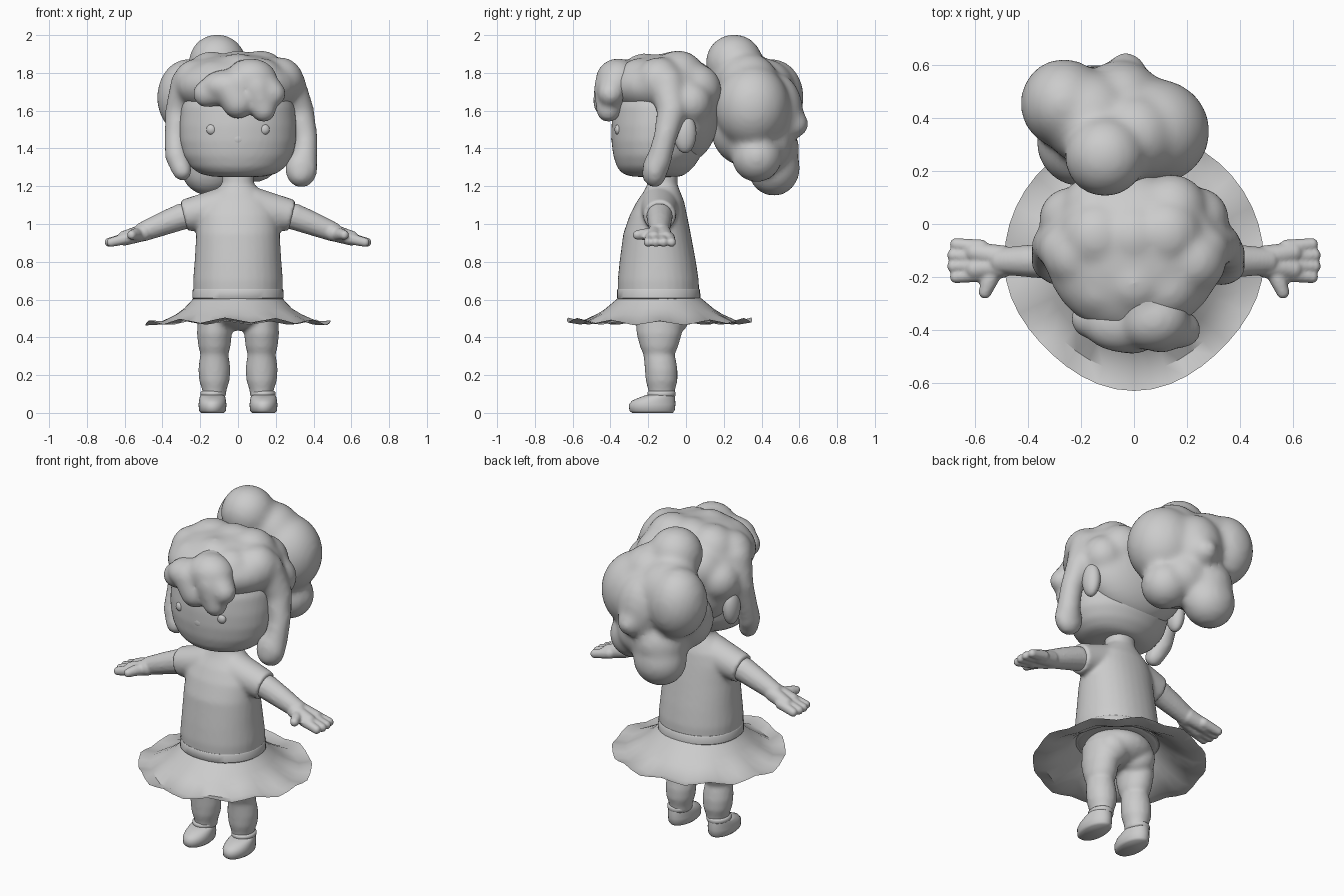
import bpy, bmesh, math
from mathutils import Matrix, Vector

mat = bpy.data.materials.new("clay_grey")
mat.diffuse_color = (0.6, 0.6, 0.6, 1)


def finish(name, bm, smooth=40):
    bmesh.ops.recalc_face_normals(bm, faces=bm.faces[:])
    me = bpy.data.meshes.new(name)
    bm.to_mesh(me)
    bm.free()
    me.materials.append(mat)
    ob = bpy.data.objects.new(name, me)
    bpy.context.collection.objects.link(ob)
    bpy.ops.object.select_all(action='DESELECT')
    ob.select_set(True)
    bpy.context.view_layer.objects.active = ob
    bpy.ops.object.shade_smooth_by_angle(angle=math.radians(smooth))
    return ob


def fuse(ob, voxel, rounds):
    """Merge overlapping volumes into one soft skin."""
    rm = ob.modifiers.new("fuse", 'REMESH')
    rm.mode = 'VOXEL'
    rm.voxel_size = voxel
    rm.use_smooth_shade = True
    sm = ob.modifiers.new("soften", 'SMOOTH')
    sm.factor = 0.5
    sm.iterations = rounds


def ball(bm, c, r, seg=24):
    r = (r, r, r) if isinstance(r, (int, float)) else r
    m = Matrix.Translation(c) @ Matrix.Diagonal((*r, 1))
    bmesh.ops.create_uvsphere(bm, u_segments=seg, v_segments=seg // 2, radius=1, matrix=m)


def chain(bm, pts, steps=6, seg=16):
    """Row of balls through (x, y, z, radius) points."""
    for a, b in zip(pts, pts[1:]):
        for i in range(steps + 1):
            p = Vector(a).lerp(Vector(b), i / steps)
            ball(bm, p[:3], p[3], seg)


def loft(bm, rings, cx=0, power=2.0, n=32):
    """Skin through rounded rings given as (z, half width, front y, back y)."""
    loops = []
    for z, rx, y0, y1 in rings:
        loop = []
        for i in range(n):
            a = 2 * math.pi * i / n
            c, s = math.cos(a), math.sin(a)
            x = math.copysign(abs(c) ** (2 / power), c) * rx
            y = math.copysign(abs(s) ** (2 / power), s) * (y1 - y0) / 2
            loop.append(bm.verts.new((cx + x, (y0 + y1) / 2 + y, z)))
        loops.append(loop)
    for a, b in zip(loops, loops[1:]):
        for i in range(n):
            j = (i + 1) % n
            bm.faces.new((a[i], a[j], b[j], b[i]))
    bm.faces.new(loops[0][::-1])
    bm.faces.new(loops[-1])


# Head
bm = bmesh.new()
loft(bm, [(1.25, .13, -.28, -.03), (1.265, .2, -.335, .0), (1.30, .25, -.365, .04),
          (1.36, .29, -.385, .08), (1.44, .308, -.395, .1), (1.52, .31, -.395, .11),
          (1.62, .30, -.385, .11), (1.72, .26, -.35, .08), (1.80, .17, -.27, .02)], n=48)
fuse(finish("head", bm, 60), .015, 5)

# Nose, eyes and ears
bm = bmesh.new()
ball(bm, (0, -.383, 1.45), (.035, .013, .03))
finish("nose", bm)
for s, side in ((1, "right"), (-1, "left")):
    bm = bmesh.new()
    ball(bm, (s * .14, -.358, 1.50), (.028, .02, .028))
    finish(side + "_eye", bm)
    bm = bmesh.new()
    ball(bm, (s * .305, -.005, 1.48), (.045, .06, .105))
    finish(side + "_ear", bm)

# Hair cap with soft lumps and the two side locks
bm = bmesh.new()
ball(bm, (0, -.12, 1.73), (.335, .30, .17), 32)
ball(bm, (0, .0, 1.60), (.325, .178, .275), 32)
for x, y, z, r in ((-.14, -.05, 1.77, .145), (.12, -.04, 1.775, .145), (0, -.05, 1.775, .145),
                   (0, -.22, 1.77, .135), (.12, -.24, 1.75, .13), (-.12, -.24, 1.74, .13),
                   (.22, -.14, 1.755, .13), (-.22, -.12, 1.75, .125), (.14, .05, 1.71, .14),
                   (-.14, .05, 1.7, .14), (0, .07, 1.7, .13), (.24, .02, 1.64, .12), (-.24, .02, 1.64, .12)):
    ball(bm, (x, y, z), r)
chain(bm, [(.26, -.1, 1.74, .1), (.325, -.075, 1.6, .08), (.36, -.11, 1.46, .064),
           (.355, -.145, 1.33, .068), (.33, -.17, 1.265, .068)])
ball(bm, (.335, -.165, 1.29), (.088, .066, .1))
chain(bm, [(-.26, -.1, 1.74, .1), (-.31, -.075, 1.6, .078), (-.33, -.115, 1.46, .062),
           (-.325, -.15, 1.36, .064), (-.295, -.18, 1.28, .055)])
fuse(finish("hair_cap", bm), .016, 14)

# Fringe, sweeping down from the upper right
bm = bmesh.new()
ball(bm, (-.05, -.37, 1.73), (.15, .115, .09))
ball(bm, (.07, -.36, 1.762), (.14, .12, .115))
chain(bm, [(.04, -.36, 1.77, .1), (.03, -.27, 1.79, .085)])
chain(bm, [(-.06, -.38, 1.72, .085), (-.165, -.36, 1.69, .075)])
chain(bm, [(-.04, -.40, 1.71, .09), (0, -.405, 1.645, .09)])
chain(bm, [(.1, -.40, 1.72, .09), (.135, -.41, 1.605, .068)])
chain(bm, [(.13, -.38, 1.73, .09), (.185, -.4, 1.69, .07)])
fuse(finish("fringe", bm), .013, 18)

# Ponytail made of puffs
bm = bmesh.new()
for c, r in (((-.11, .255, 1.853), .153), ((.08, .35, 1.62), (.207, .2, .225)),
             ((-.265, .455, 1.67), (.165, .17, .205)), ((-.05, .47, 1.6), (.16, .15, .2)),
             ((-.03, .572, 1.53), .078), ((-.15, .465, 1.297), (.155, .14, .15)), ((-.14, .44, 1.4), .16),
             ((.09, .375, 1.355), .135), ((-.2, .31, 1.5), .17), ((-.04, .33, 1.5), .2),
             ((-.08, .3, 1.74), .17), ((.0, .33, 1.74), .165), ((-.17, .4, 1.7), .18),
             ((.0, .42, 1.42), .14)):
    ball(bm, c, r, 32)
fuse(finish("ponytail", bm), .017, 18)

# Shirt with neck and sleeves
bm = bmesh.new()
loft(bm, [(.60, .235, -.36, .07), (.70, .238, -.362, .068), (.8, .23, -.352, .053),
          (.95, .221, -.332, .025), (1.05, .215, -.297, .005), (1.12, .185, -.26, -.01),
          (1.17, .13, -.225, -.03), (1.21, .085, -.205, -.045), (1.32, .078, -.195, -.045)], power=2.15)
for s in (1, -1):
    a, b = Vector((s * .08, -.14, 1.09)), Vector((s * .287, -.14, 1.043))
    rot = (b - a).to_track_quat('Z', 'Y').to_matrix().to_4x4()
    bmesh.ops.create_cone(bm, cap_ends=True, segments=24, radius1=.105, radius2=.085,
                          depth=(b - a).length, matrix=Matrix.Translation((a + b) / 2) @ rot)
fuse(finish("shirt", bm), .011, 10)

# Waistband
bm = bmesh.new()
loft(bm, [(.603, .236, -.362, .071), (.608, .241, -.366, .076), (.65, .24, -.366, .075),
          (.656, .236, -.362, .07)], power=2.15)
finish("waistband", bm)

# Skirt with a rippled, slightly upturned rim; the front half is a little squarer
bm = bmesh.new()
N = 44
loops = []
for r, z, ripple in ((.232, .61, 0), (.285, .553, 0), (.335, .519, .004), (.42, .476, .009), (.491, .482, .013)):
    loop = []
    for i in range(N):
        a = 2 * math.pi * i / N
        c, s = math.cos(a), math.sin(a)
        rr = r
        if r > .4 and s < 0:
            rr *= .978 + .022 * math.cos(4 * a)
        ry = rr - .015 if r < .25 else rr
        zz = z + ripple * math.cos(11 * a) + (.016 * s * s - .006 if r > .45 else 0)
        loop.append(bm.verts.new((rr * c, -.14 + ry * s, zz)))
    loops.append(loop)
for a, b in zip(loops, loops[1:]):
    for i in range(N):
        j = (i + 1) % N
        bm.faces.new((a[i], b[i], b[j], a[j]))
finish("skirt", bm)

# Hips and legs
bm = bmesh.new()
ball(bm, (0, -.14, .545), (.2, .19, .11), 32)
for s in (1, -1):
    ball(bm, (s * .09, -.08, .51), .1)
    loft(bm, [(.08, .06, -.195, -.062), (.12, .064, -.2, -.058), (.17, .08, -.213, -.045),
              (.23, .085, -.218, -.045), (.28, .079, -.222, -.053), (.31, .073, -.226, -.06),
              (.35, .085, -.243, -.042), (.42, .092, -.262, -.022), (.54, .085, -.265, -.02)], cx=s * .125)
fuse(finish("legs", bm), .012, 4)

for s, side in ((1, "right"), (-1, "left")):
    # Shoe and sock cuff
    bm = bmesh.new()
    loft(bm, [(0, .06, -.285, -.07), (.012, .071, -.3, -.06), (.045, .074, -.302, -.056),
              (.065, .071, -.285, -.057), (.082, .068, -.245, -.058), (.095, .062, -.21, -.06)], cx=s * .135)
    finish(side + "_shoe", bm, 60)
    bm = bmesh.new()
    loft(bm, [(.088, .062, -.2, -.058), (.094, .067, -.205, -.055), (.108, .067, -.205, -.055),
              (.115, .06, -.198, -.06)], cx=s * .132)
    finish(side + "_sock_cuff", bm, 60)

    # Arm, palm, fingers and thumb
    bm = bmesh.new()
    chain(bm, [(s * .2, -.14, 1.055, .07), (s * .3, -.14, 1.038, .07), (s * .4, -.14, 1.0, .062),
               (s * .5, -.14, .96, .052)])
    chain(bm, [(s * .5, -.16, .955, .045), (s * .6, -.17, .925, .04)])
    chain(bm, [(s * .5, -.125, .955, .046), (s * .6, -.108, .925, .04)])
    for y, x in ((-.077, .672), (-.118, .682), (-.16, .682), (-.2, .672)):
        chain(bm, [(s * .58, -.14 + (y + .14) * .8, .926, .032), (s * x, y, .903, .025)])
    chain(bm, [(s * .53, -.18, .945, .035), (s * .55, -.225, .945, .03), (s * .563, -.258, .942, .025)])
    fuse(finish(side + "_arm", bm), .0075, 3)
